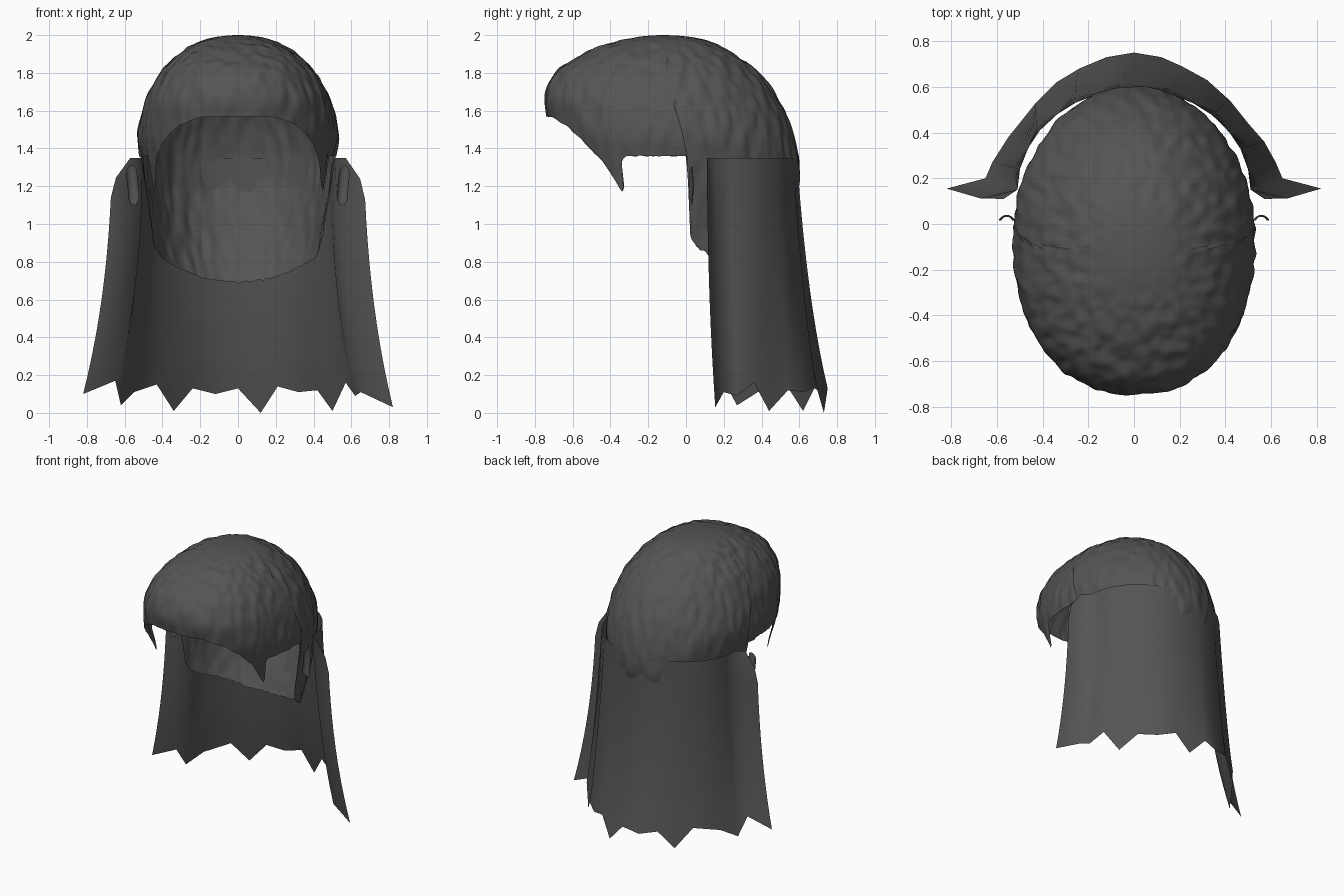
import bpy, math
from mathutils import Vector, noise

if "Cube" in bpy.data.objects:
    bpy.data.objects.remove(bpy.data.objects["Cube"])

dark = bpy.data.materials.new("dark_hair")
dark.diffuse_color = (0.09, 0.09, 0.09, 1)
dark.use_nodes = True
dark.node_tree.nodes["Principled BSDF"].inputs["Base Color"].default_value = dark.diffuse_color


def make_sheet(name, grid, closed=False):
    """Skin a list of columns (each a list of points) with quads."""
    rows, cols = len(grid[0]), len(grid)
    verts = [p for col in grid for p in col]
    faces = []
    for c in range(cols if closed else cols - 1):
        d = (c + 1) % cols
        for r in range(rows - 1):
            faces.append((c * rows + r, d * rows + r, d * rows + r + 1, c * rows + r + 1))
    me = bpy.data.meshes.new(name)
    me.from_pydata(verts, [], faces)
    me.validate()
    me.materials.append(dark)
    ob = bpy.data.objects.new(name, me)
    bpy.context.collection.objects.link(ob)
    for p in me.polygons:
        p.use_smooth = True
    return ob


def lerp_table(table, x):
    for a, b in zip(table, table[1:]):
        if x <= b[0]:
            return a[1] + (b[1] - a[1]) * (x - a[0]) / (b[0] - a[0])
    return table[-1][1]


# Head slices: z, front y, back y, half width
SLICES = [(2.0, -.12, -.12, 0), (1.98, -.31, .08, .16), (1.94, -.45, .18, .25),
          (1.88, -.58, .285, .335), (1.8, -.69, .385, .41), (1.68, -.745, .475, .48),
          (1.55, -.735, .545, .52), (1.45, -.715, .575, .53), (1.35, -.70, .597, .515),
          (1.2, -.66, .595, .49), (1.0, -.60, .53, .46), (.85, -.54, .46, .44),
          (.69, -.46, .38, .40)]
S = [math.sqrt(2 - s[0]) for s in SLICES]


def slice_at(z):
    """Smooth interpolation of the slices along sqrt(depth)."""
    s = math.sqrt(max(0, 2 - z))
    i = 0
    while i < len(S) - 2 and s > S[i + 1]:
        i += 1
    h = S[i + 1] - S[i]
    t = min(1, (s - S[i]) / h)
    out = []
    for k in (1, 2, 3):
        def slope(j):
            a, b = max(0, j - 1), min(len(S) - 1, j + 1)
            return (SLICES[b][k] - SLICES[a][k]) / (S[b] - S[a])
        p, q = SLICES[i][k], SLICES[i + 1][k]
        out.append(p * (2*t**3 - 3*t*t + 1) + q * (3*t*t - 2*t**3)
                   + h * slope(i) * (t**3 - 2*t*t + t) + h * slope(i + 1) * (t**3 - t*t))
    return out


# Lower edge of the cap by angle from the front: hairline, sideburn, ear gap, nape
EDGE = [(0, 1.57), (20, 1.565), (34, 1.52), (45, 1.44), (55, 1.34), (63.5, 1.17),
        (65, 1.2), (66, 1.33), (68, 1.36), (95, 1.36), (95.6, .94), (100, .88),
        (112, .82), (135, .76), (155, .71), (180, .69)]


def signed_pow(v, p):
    return math.copysign(abs(v) ** p, v)


# Hair cap with fine ridged relief
COLS, ROWS = 300, 80
cap = []
for c in range(COLS):
    a = 2 * math.pi * c / COLS
    deg = math.degrees(a)
    deg = min(deg, 360 - deg)
    zmin = lerp_table(EDGE, deg)
    if 68 < deg < 95 or deg > 96:
        zmin += .012 * noise.noise(Vector((c * .45, 3, 0)))
    power = .88 if deg < 90 else .97
    col = []
    for r in range(ROWS):
        z = 2 - (2 - zmin) * (1 - r / (ROWS - 1)) ** 1.6
        f, b, w = slice_at(z)
        p = Vector((w * signed_pow(math.sin(a), power),
                    (f + b) / 2 - (b - f) / 2 * signed_pow(math.cos(a), power), z))
        n = Vector((p.x, p.y + .08, max(0, z - 1.4))).normalized()
        bump = noise.noise(Vector((p.x * 19, p.y * 19, z * 7)))
        col.append(p + n * (.011 * bump * min(1, (2 - z) * 20)))
    cap.append(col)
make_sheet("hair_cap", cap, closed=True)

# Long back hair: ragged bottom points, left to right
HEM = [(-.82, .155, .10), (-.65, .20, .17), (-.62, .27, .04), (-.55, .38, .11),
       (-.43, .53, .15), (-.34, .62, .01), (-.24, .68, .13), (-.12, .73, .10),
       (0, .75, .13), (.12, .73, 0), (.21, .69, .14), (.32, .63, .11),
       (.42, .54, .12), (.5, .44, .01), (.57, .36, .16), (.62, .27, .09),
       (.65, .20, .11), (.82, .155, .03)]
curtain = []
last = len(HEM) - 1
for i, hem in enumerate(HEM):
    end = i in (0, last)
    side = -1 if i < last / 2 else 1
    ang = math.pi * (1 - (i - 1) / (last - 2))
    top = (side * .57, .11) if end else (.51 * math.cos(ang), .15 + .44 * math.sin(ang))
    col = []
    for r in range(13):
        u = r / 12
        z = 1.35 + (hem[2] - 1.35) * u
        x0 = top[0] + (side * .095 * min(1, u / .11) if end else 0)
        k = .25 * u + .75 * u ** 2.4
        fold = 0 if end else .014 * (-1) ** i * math.sin(math.pi * u)
        col.append((x0 + (hem[0] - x0) * k + fold * math.cos(ang),
                    top[1] + (hem[1] - top[1]) * k + fold * math.sin(ang), z))
    curtain.append(col)
make_sheet("back_hair", curtain)

# Small curled strands where the ears sit
strand = []
for i in range(9):
    t = math.pi * i / 8
    half = .06 + .045 * math.sin(t)
    col = []
    for r in range(9):
        v = 2 * r / 8 - 1
        col.append((.557 - .029 * math.cos(t) + .006 * v,
                    .015 + .025 * math.sin(t) * (1 - .3 * v * v),
                    1.205 + half * v + (.006 * (-1) ** i if r == 0 else 0)))
    strand.append(col)
ear = make_sheet("ear_strand", strand)
ear.modifiers.new("mirror", 'MIRROR')
